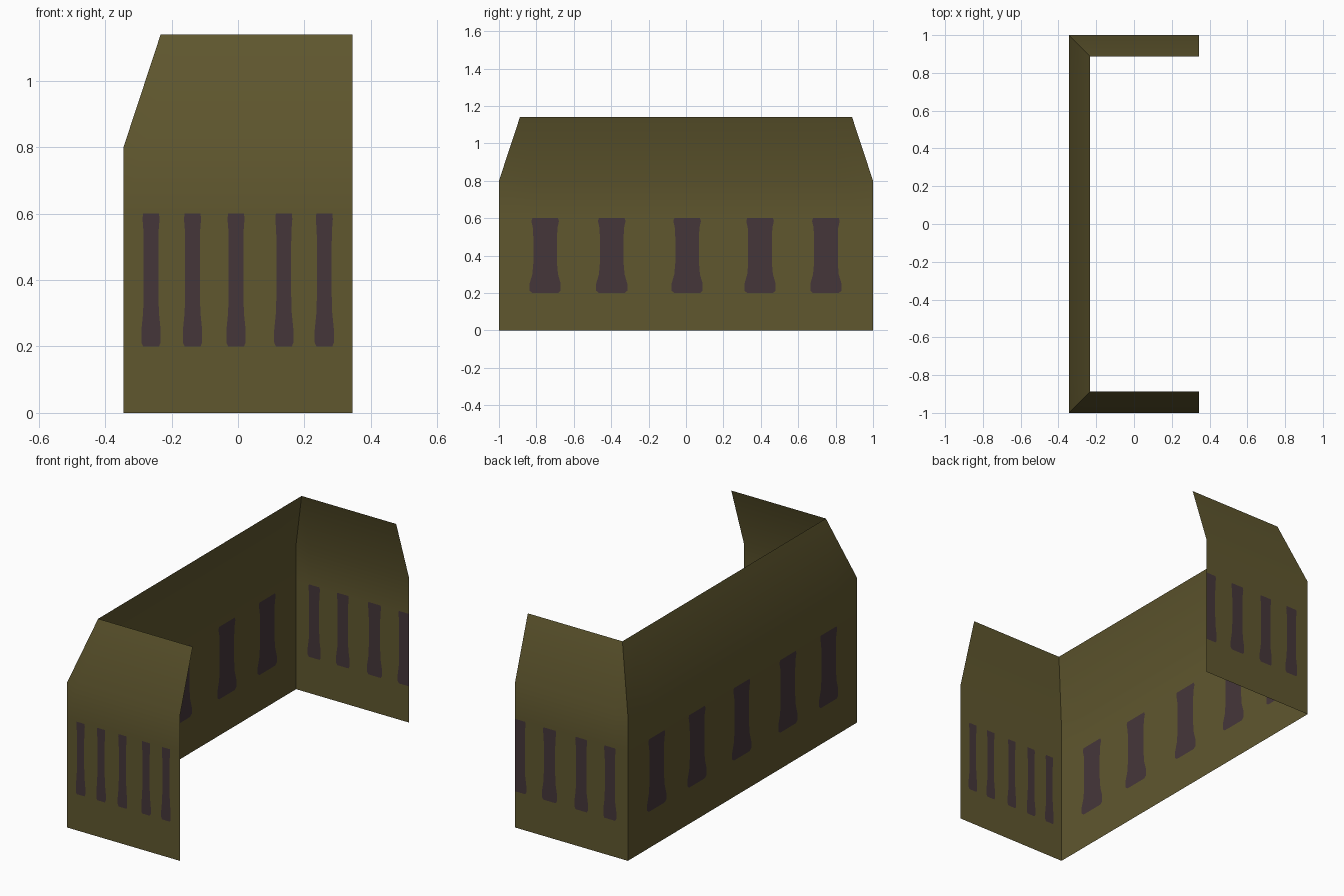
import bpy, bmesh

cube = bpy.data.objects.get("Cube")
if cube:
    bpy.data.objects.remove(cube)


def flat_colour(name, rgb):
    mat = bpy.data.materials.new(name)
    mat.use_nodes = True
    mat.diffuse_color = (*rgb, 1)
    bsdf = next(n for n in mat.node_tree.nodes if n.type == 'BSDF_PRINCIPLED')
    bsdf.inputs["Base Color"].default_value = (*rgb, 1)
    bsdf.inputs["Roughness"].default_value = 0.9
    return mat


OLIVE = flat_colour("olive canvas", (0.117, 0.096, 0.028))
PLUM = flat_colour("dark plum stripe", (0.060, 0.037, 0.042))

HALF_X, HALF_Y, LEAN = 0.345, 1.0, 0.112
EAVE, TOP = 0.8, 1.14
# Stripe outline: height and flare, as a share of the stripe width
OUTLINE = [(0.2, 0.02), (0.212, 0.13), (0.25, 0.13), (0.3, 0.02), (0.36, -0.02),
           (0.5, -0.02), (0.55, 0.0), (0.585, 0.06), (0.6, 0.02)]
ROWS = [(0, 0)] + OUTLINE + [(EAVE, 0), (TOP, 0)]


def wall(name, start, end, top_start, top_end, stripes, place, flip):
    """Sheet wall with stripes cut into it and a leaning upper part."""
    bm = bmesh.new()
    grid = []
    for z, flare in ROWS:
        edges = [start]
        for a, b in stripes:
            grow = flare * (b - a)
            edges += [a - grow, b + grow if b < end else end]
        if stripes[-1][1] < end:
            edges.append(end)
        lean = 0
        if z == TOP:
            lean = LEAN
            scale = (top_end - top_start) / (end - start)
            edges = [top_start + (u - start) * scale for u in edges]
        grid.append([bm.verts.new(place(u, lean, z)) for u in edges])
    for r in range(len(ROWS) - 1):
        low, high = grid[r], grid[r + 1]
        for c in range(len(low) - 1):
            corners = [low[c], low[c + 1], high[c + 1], high[c]]
            face = bm.faces.new(corners[::-1] if flip else corners)
            in_band = 1 <= r < len(OUTLINE)
            face.material_index = int(in_band and c % 2 == 1)
    mesh = bpy.data.meshes.new(name)
    mesh.materials.append(OLIVE)
    mesh.materials.append(PLUM)
    bm.to_mesh(mesh)
    bm.free()
    obj = bpy.data.objects.new(name, mesh)
    bpy.context.collection.objects.link(obj)
    bpy.ops.object.select_all(action='DESELECT')
    obj.select_set(True)
    bpy.context.view_layer.objects.active = obj
    bpy.ops.object.shade_smooth_by_angle()


# Long wall, closed side
long_stripes = [(c - 0.066, c + 0.066) for c in (-0.753, -0.397, 0.006, 0.396, 0.748)]
wall("long_wall", -HALF_Y, HALF_Y, LEAN - HALF_Y, HALF_Y - LEAN, long_stripes,
     lambda u, lean, z: (lean - HALF_X, u, z), True)

# Front end wall, five narrow stripes
front_stripes = [(c - 0.023, c + 0.023) for c in (-0.262, -0.137, -0.006, 0.138, 0.26)]
wall("front_end_wall", -HALF_X, HALF_X, LEAN - HALF_X, HALF_X, front_stripes,
     lambda u, lean, z: (u, lean - HALF_Y, z), False)

# Back end wall, four wider stripes, the last running off the edge
back_stripes = [(-0.266, -0.203), (-0.092, -0.027), (0.098, 0.17), (0.284, HALF_X)]
wall("back_end_wall", -HALF_X, HALF_X, LEAN - HALF_X, HALF_X, back_stripes,
     lambda u, lean, z: (u, HALF_Y - lean, z), True)
